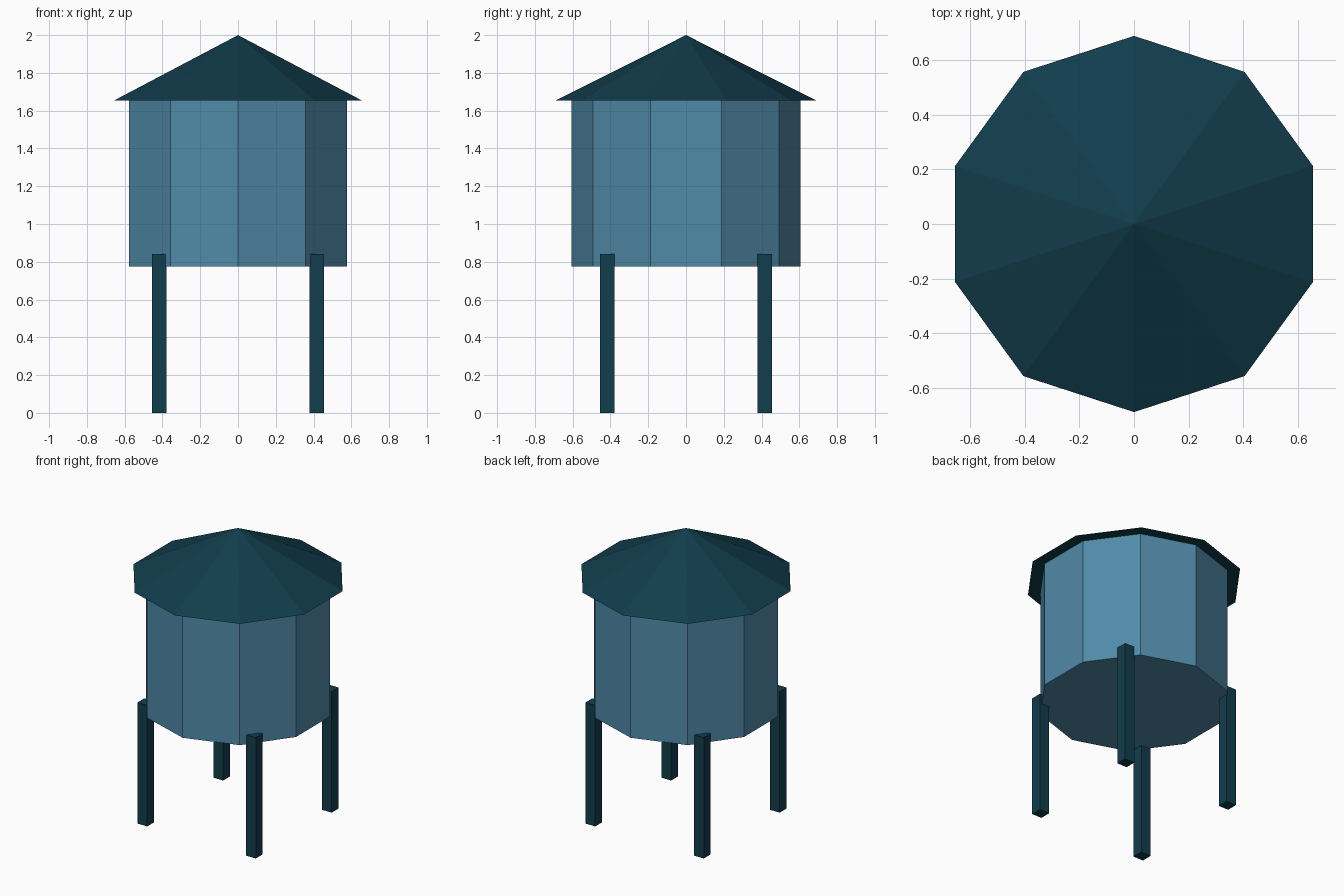
import bpy, math

if "Cube" in bpy.data.objects:
    bpy.data.objects.remove(bpy.data.objects["Cube"])

def material(name, rgb):
    m = bpy.data.materials.new(name)
    lin = [((c / 255 + 0.055) / 1.055) ** 2.4 for c in rgb]
    m.diffuse_color = (*lin, 1)
    m.use_nodes = True
    m.node_tree.nodes["Principled BSDF"].inputs["Base Color"].default_value = m.diffuse_color
    return m

blue = material("steel blue", (80, 138, 168))
teal = material("dark teal", (17, 61, 76))

def finish(name, mat):
    o = bpy.context.object
    o.name = name
    o.data.materials.append(mat)
    return o

def ten_sided(name, r1, r2, z0, z1, mat):
    # first corner of the decagon points along y
    bpy.ops.mesh.primitive_cone_add(vertices=10, radius1=r1, radius2=r2,
                                    depth=z1 - z0, location=(0, 0, (z0 + z1) / 2))
    return finish(name, mat)

# Tank body and overhanging roof
ten_sided("tank", 0.607, 0.607, 0.775, 1.655, blue)
ten_sided("roof", 0.688, 0, 1.655, 2.0, teal)

# Four square legs, overlapping the lower rim of the tank
for y, fb in ((-1, "front"), (1, "back")):
    for x, lr in ((-1, "left"), (1, "right")):
        bpy.ops.mesh.primitive_cube_add(size=1, location=(x * 0.417, y * 0.417, 0.42))
        leg = finish(f"{fb}_{lr}_leg", teal)
        leg.scale = (0.076, 0.076, 0.84)
